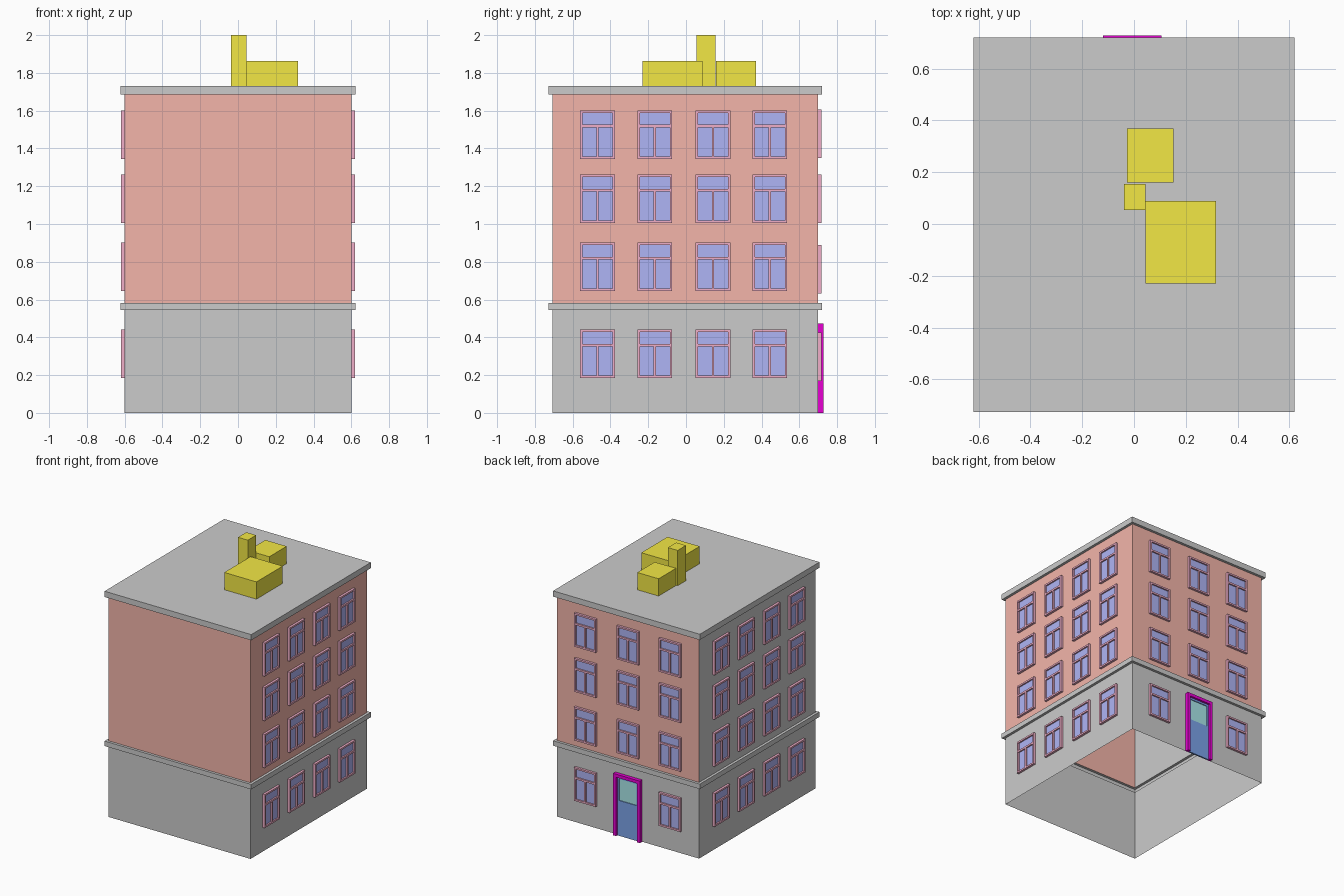
import bpy, bmesh, math
from mathutils import Matrix

if "Cube" in bpy.data.objects:
    bpy.data.objects.remove(bpy.data.objects["Cube"])

X, Y0, Y1 = 0.601, -0.707, 0.70      # wall planes


def material(name, rgb):
    m = bpy.data.materials.new(name)
    m.diffuse_color = (*rgb, 1)
    m.use_nodes = True
    m.node_tree.nodes["Principled BSDF"].inputs["Base Color"].default_value = m.diffuse_color
    return m


brick = material("brick", (0.90, 0.46, 0.40))
trim = material("window_trim", (0.88, 0.43, 0.58))
glass = material("glass", (0.43, 0.46, 0.92))
yellow = material("roof_yellow", (0.89, 0.80, 0.06))
magenta = material("door_trim", (0.80, 0.0, 0.65))
blue = material("door_blue", (0.20, 0.37, 0.82))
teal = material("door_glass", (0.40, 0.80, 0.82))


def finish(bm, name, mats=()):
    me = bpy.data.meshes.new(name)
    bm.to_mesh(me)
    bm.free()
    for m in mats:
        me.materials.append(m)
    return me


def add(name, me, matrix=Matrix()):
    ob = bpy.data.objects.new(name, me)
    ob.matrix_world = matrix
    bpy.context.collection.objects.link(ob)
    return ob


def shell(name, profile, cap=False, mats=(), sides=(0, 0, 0, 0)):
    """Thin wall swept round the plan; profile = (outward offset, z).
    Sides run front, right, back, left."""
    bm = bmesh.new()
    rings = [[bm.verts.new(p) for p in ((-X - o, Y0 - o, z), (X + o, Y0 - o, z),
                                        (X + o, Y1 + o, z), (-X - o, Y1 + o, z))]
             for o, z in profile]
    for a, b in zip(rings, rings[1:]):
        for i in range(4):
            j = (i + 1) % 4
            bm.faces.new((a[i], a[j], b[j], b[i])).material_index = sides[i]
    if cap:
        bm.faces.new(rings[-1])
    return add(name, finish(bm, name, mats))


def box(name, x0, x1, y0, y1, z0, z1, mat):
    bm = bmesh.new()
    bmesh.ops.create_cube(bm, size=1)
    bmesh.ops.transform(bm, verts=bm.verts, matrix=Matrix.Translation(
        ((x0 + x1) / 2, (y0 + y1) / 2, (z0 + z1) / 2))
        @ Matrix.Diagonal((x1 - x0, y1 - y0, z1 - z0, 1)))
    return add(name, finish(bm, name, [mat]))


def panel(bm, x0, x1, z0, z1, depth, index):
    f = bm.faces.new([bm.verts.new((x, -depth, z))
                      for x, z in ((x0, z0), (x1, z0), (x1, z1), (x0, z1))])
    f.material_index = index


def frame(bm, xs, zs, holes, depth):
    """Extruded grid of cells, leaving out the holes; faces -y."""
    v = [[bm.verts.new((x, 0, z)) for x in xs] for z in zs]
    cells = [bm.faces.new((v[r][c], v[r][c + 1], v[r + 1][c + 1], v[r + 1][c]))
             for r in range(len(zs) - 1) for c in range(len(xs) - 1)
             if (r, c) not in holes]
    ext = bmesh.ops.extrude_face_region(bm, geom=cells)
    verts = [e for e in ext["geom"] if isinstance(e, bmesh.types.BMVert)]
    bmesh.ops.translate(bm, verts=verts, vec=(0, -depth, 0))
    bmesh.ops.delete(bm, geom=[f for f in cells if f.is_valid], context='FACES')
    loose = [p for p in bm.verts if not p.link_faces]
    bmesh.ops.delete(bm, geom=loose, context='VERTS')


# Walls, ledges and roof
shell("ground_floor_walls", [(0, 0), (0, 0.545)])
shell("middle_ledge", [(0, 0.545), (0.02, 0.545), (0.02, 0.583), (0, 0.583)])
shell("upper_walls", [(0, 0.583), (0, 1.686)], mats=[brick, None], sides=(0, 0, 0, 1))
shell("roof_ledge", [(0, 1.686), (0.02, 1.686), (0.02, 1.73)], cap=True)

# Rooftop blocks
box("roof_block_large", 0.045, 0.317, -0.23, 0.088, 1.73, 1.862, yellow)
box("roof_block_small", -0.027, 0.153, 0.16, 0.37, 1.73, 1.862, yellow)
box("chimney", -0.038, 0.045, 0.055, 0.155, 1.73, 2.0, yellow)

# Window: transom over two sashes, glass set back
W, H, T, M = 0.092, 0.256, 0.013, 0.006
bm = bmesh.new()
frame(bm, [-W, -W + T, -M, M, W - T, W], [0, T, H - 0.089, H - 0.075, H - T, H],
      {(1, 1), (1, 3), (3, 1), (3, 2), (3, 3)}, 0.018)
panel(bm, -W + T, W - T, T, H - T, 0.007, 1)
window = finish(bm, "window", [trim, glass])


def place(x, y, z, degrees):
    return Matrix.Translation((x, y, z)) @ Matrix.Rotation(math.radians(degrees), 4, 'Z')


# Windows on the two long sides
for z in (0.185, 0.645, 1.005, 1.345):
    for y in (-0.468, -0.165, 0.143, 0.444):
        add("right_window", window, place(X, y, z, 90))
        add("left_window", window, place(-X, y, z, -90))

# Windows on the back, with the door in the middle at ground level
for z in (0.17, 0.632, 1.005, 1.35):
    for x in (-0.362, -0.006, 0.355):
        if z > 0.5 or abs(x) > 0.1:
            add("back_window", window, place(x, Y1, z, 180))

# Door: frame, blue leaf and glazed upper part
D, DT, DH = 0.113, 0.024, 0.474
bm = bmesh.new()
frame(bm, [-D, -D + DT, D - DT, D], [0, DH - DT, DH], {(0, 1)}, 0.028)
add("door_frame", finish(bm, "door_frame", [magenta]), place(-0.006, Y1, 0, 180))
bm = bmesh.new()
G = 0.074
frame(bm, [-D + DT, -G, G, D - DT], [0, 0.27, 0.435, DH - DT], {(1, 1)}, 0.012)
panel(bm, -G, G, 0.27, 0.435, 0.006, 1)
add("door_leaf", finish(bm, "door_leaf", [blue, teal]), place(-0.006, Y1, 0, 180))
